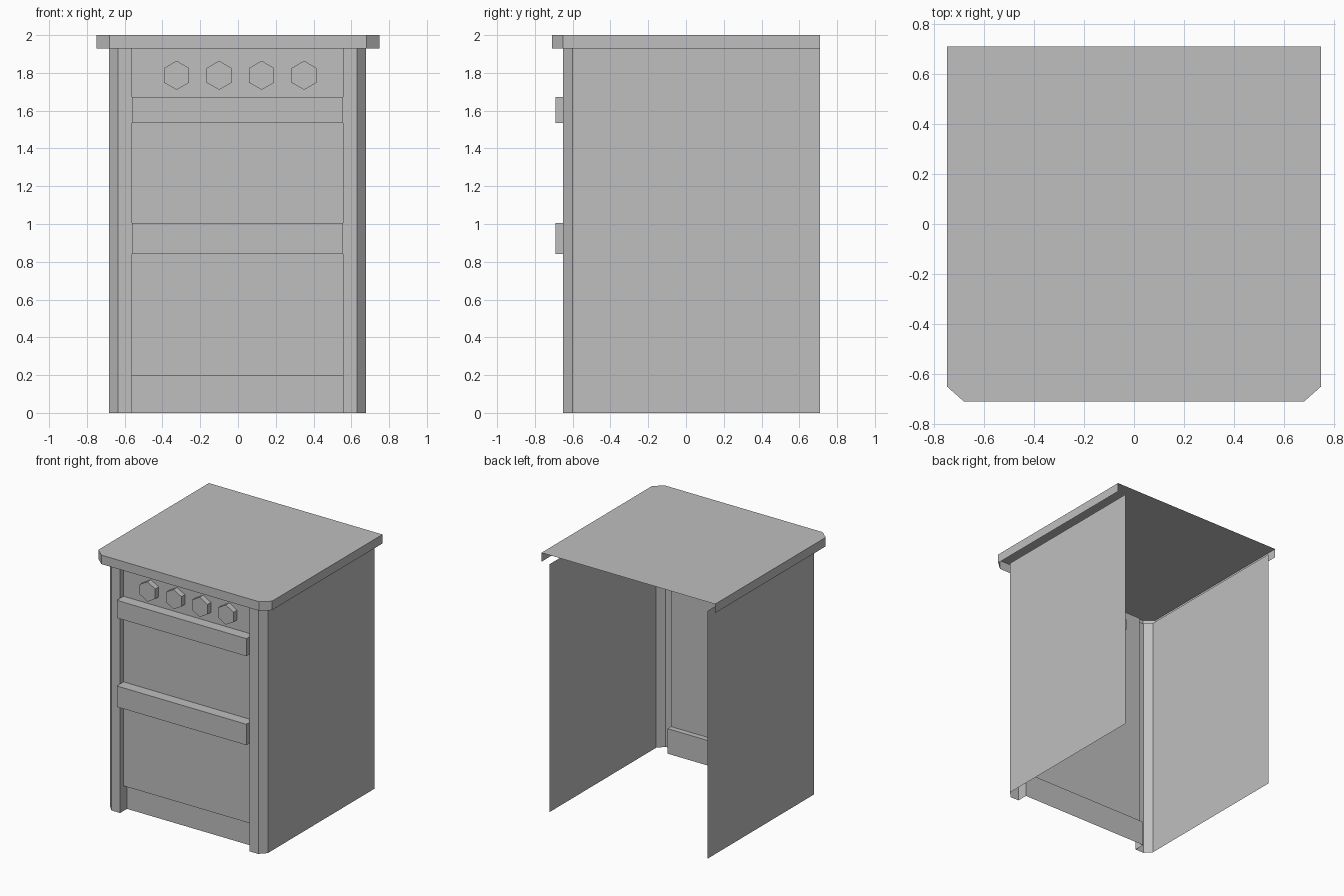
import bpy, bmesh, math
from mathutils import Matrix, Vector

cube = bpy.data.objects.get("Cube")
if cube:
    bpy.data.objects.remove(cube, do_unlink=True)

grey = bpy.data.materials.new("light grey enamel")
grey.use_nodes = True
COLOUR = (0.52, 0.52, 0.52, 1)
grey.diffuse_color = COLOUR
grey.node_tree.nodes["Principled BSDF"].inputs["Base Color"].default_value = COLOUR

SHIFT = -0.003          # the body sits a touch off the worktop centre
BODY_TOP = 1.93
PANEL_Y, KICK_Y, KICK_TOP = -0.607, -0.565, 0.195
INNER_X = 0.558


def finish(name, bm):
    mesh = bpy.data.meshes.new(name)
    bm.to_mesh(mesh)
    bm.free()
    mesh.materials.append(grey)
    obj = bpy.data.objects.new(name, mesh)
    bpy.context.collection.objects.link(obj)
    return obj


def sheet(name, points, direction, cap=False):
    """Sweep an open line of points into a thin sheet, with an optional flat cap."""
    bm = bmesh.new()
    offset = Vector(direction)
    start = [bm.verts.new(p) for p in points]
    end = [bm.verts.new(Vector(p) + offset) for p in points]
    for i in range(len(points) - 1):
        bm.faces.new((start[i], start[i + 1], end[i + 1], end[i]))
    if cap:
        bm.faces.new(end)
    return finish(name, bm)


def box(name, low, high):
    low, high = Vector(low), Vector(high)
    bm = bmesh.new()
    bmesh.ops.create_cube(bm, size=1)
    bmesh.ops.scale(bm, vec=high - low, verts=bm.verts)
    bmesh.ops.translate(bm, vec=(low + high) / 2, verts=bm.verts)
    return finish(name, bm)


# Worktop: clipped front corners, rim on three sides, open back and underside
half = [(0.68, -0.71), (0.748, -0.65), (0.748, 0.71)]
outline = [(-x, y) for x, y in reversed(half)] + half
sheet("worktop", [(x, y, BODY_TOP) for x, y in outline], (0, 0, 2 - BODY_TOP), cap=True)

# Side walls with bevelled front posts
post = [(INNER_X, PANEL_Y), (INNER_X, -0.65), (0.633, -0.65), (0.68, -0.60), (0.68, 0.71)]
kick_return = [(INNER_X, KICK_Y), (INNER_X, PANEL_Y)]
for side, sign in (("left", 1), ("right", -1)):
    for part, path, top in (("side_wall", post, BODY_TOP), ("kick_return", kick_return, KICK_TOP)):
        points = [(sign * x + SHIFT, y, 0) for x, y in path]
        sheet(f"{side}_{part}", points[::sign], (0, 0, top))

# Front panel with a recessed kick plate
profile = [(KICK_Y, 0), (KICK_Y, KICK_TOP), (PANEL_Y, KICK_TOP), (PANEL_Y, BODY_TOP)]
sheet("front_panel", [(INNER_X + SHIFT, y, z) for y, z in profile], (-2 * INNER_X, 0, 0))

# Full-width handles
for name, low, high in (("upper_handle", 1.535, 1.672), ("lower_handle", 0.842, 1.005)):
    box(name, (-INNER_X + SHIFT, -0.69, low), (INNER_X + SHIFT, PANEL_Y, high))

# Six-sided control knobs, passing through the panel
for i in range(4):
    bm = bmesh.new()
    bmesh.ops.create_cone(bm, cap_ends=True, segments=6, radius1=0.077, radius2=0.077, depth=0.1)
    bmesh.ops.rotate(bm, cent=(0, 0, 0), verts=bm.verts, matrix=Matrix.Rotation(math.radians(90), 3, "X"))
    bmesh.ops.translate(bm, vec=(-0.325 + i * 0.225, -0.60, 1.787), verts=bm.verts)
    finish(f"control_knob_{i + 1}", bm)
